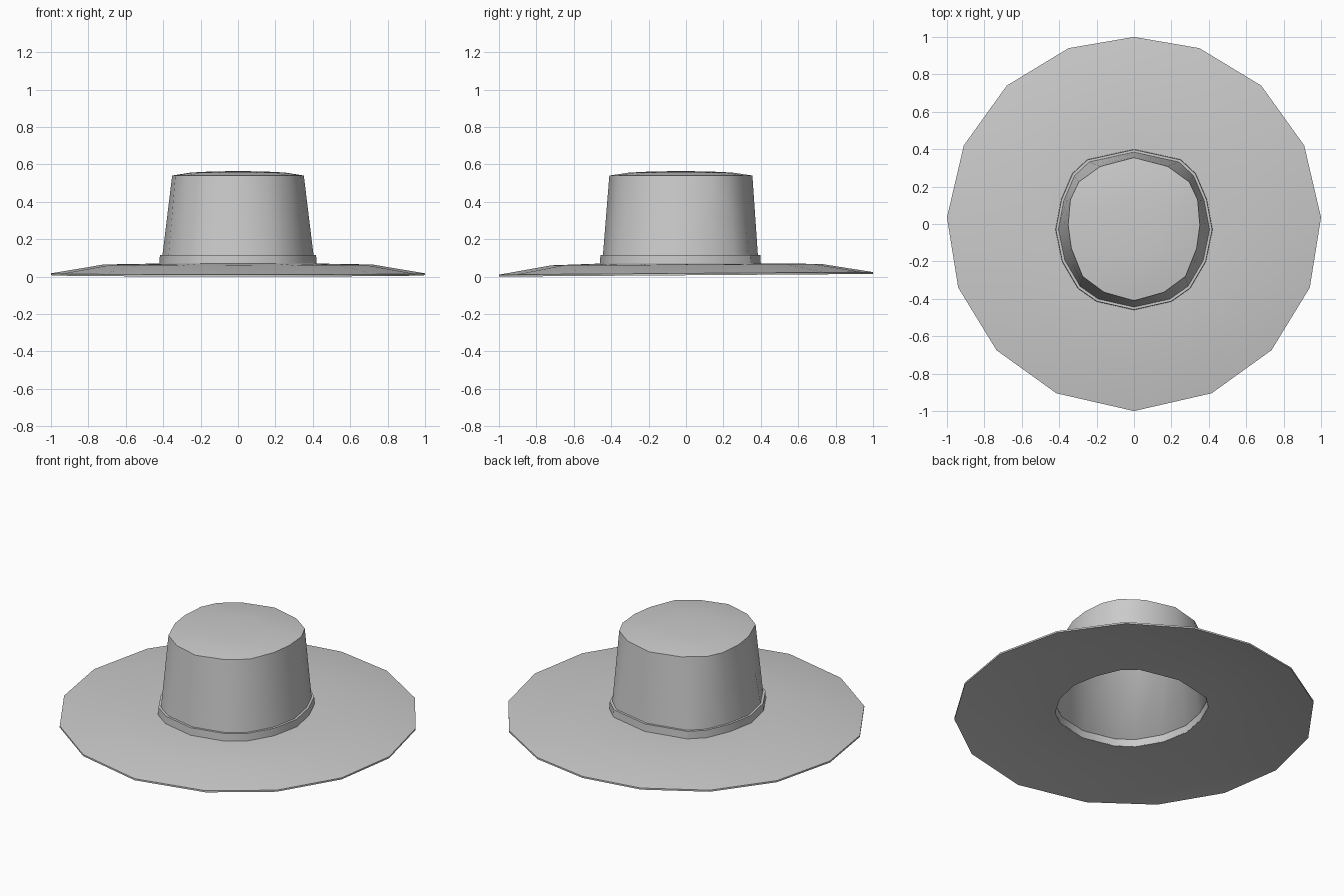
import bpy, bmesh, math

cube = bpy.data.objects.get("Cube")
if cube:
    bpy.data.objects.remove(cube, do_unlink=True)

felt = bpy.data.materials.new("grey felt")
felt.use_nodes = True
felt.diffuse_color = (0.6, 0.6, 0.6, 1)
bsdf = felt.node_tree.nodes["Principled BSDF"]
bsdf.inputs["Base Color"].default_value = (0.6, 0.6, 0.6, 1)
bsdf.inputs["Roughness"].default_value = 0.8

# Right halves of the outlines, back to front; mirrored into 16-sided rings
BRIM = [(0, 1), (.35, .94), (.68, .74), (.91, .42), (1, .035),
        (.94, -.34), (.735, -.675), (.415, -.905), (0, -1)]
BASE = [(0, .40), (.25, .345), (.33, .27), (.39, .13), (.42, -.03),
        (.385, -.2), (.30, -.345), (.2, -.415), (0, -.46)]
TOP = [(0, .355), (.18, .308), (.295, .225), (.34, .13), (.352, -.005),
       (.335, -.13), (.275, -.28), (.16, -.365), (0, -.41)]


def ring(half, z, scale=1.0, tilt=0.0):
    """Mirrored outline, scaled about its middle; tilt lifts the back."""
    cy = (half[0][1] + half[-1][1]) / 2
    loop = half + [(-x, y) for x, y in reversed(half[1:-1])]
    return [(x * scale, cy + (y - cy) * scale, z + tilt * y) for x, y in loop]


def blend(a, b, t):
    return [tuple(p + (q - p) * t for p, q in zip(u, v)) for u, v in zip(a, b)]


def loft(name, rings, closed=False, tips=(None, None), angle=30):
    """Skin successive rings; tips close the first and last ring to a point."""
    bm = bmesh.new()
    loops = [[bm.verts.new(p) for p in r] for r in rings]
    pairs = list(zip(loops, loops[1:]))
    if closed:
        pairs.append((loops[-1], loops[0]))
    n = len(loops[0])
    for a, b in pairs:
        for i in range(n):
            j = (i + 1) % n
            bm.faces.new((a[i], a[j], b[j], b[i]))
    for loop, tip in zip((loops[0], loops[-1]), tips):
        if tip:
            v = bm.verts.new(tip)
            for i in range(n):
                bm.faces.new((loop[i], loop[(i + 1) % n], v))
    bmesh.ops.recalc_face_normals(bm, faces=bm.faces)
    mesh = bpy.data.meshes.new(name)
    bm.to_mesh(mesh)
    bm.free()
    mesh.materials.append(felt)
    obj = bpy.data.objects.new(name, mesh)
    bpy.context.collection.objects.link(obj)
    bpy.ops.object.select_all(action="DESELECT")
    obj.select_set(True)
    bpy.context.view_layer.objects.active = obj
    bpy.ops.object.shade_smooth_by_angle(angle=math.radians(angle))
    return obj


# Brim: thin drooping shell with an oval opening
edge_top = ring(BRIM, .017, tilt=.007)
edge_low = ring(BRIM, .007, tilt=.007)
mid_top = ring(BRIM, .064, .72, .004)
mid_low = ring(BRIM, .054, .72, .004)
loft("brim", [ring(BASE, .07, .97), mid_top, edge_top,
              edge_low, mid_low, ring(BASE, .058, .97)], closed=True)

# Band: low collar around the foot of the crown
loft("band", [ring(BASE, .066), ring(BASE, .115, .995),
              ring(BASE, .115, .95), ring(BASE, .06, .968)], closed=True)

# Crown: tapered wall and slightly domed top, hollow inside
foot = ring(BASE, .10, .966)
rim = ring(TOP, .54)
cy = -.027
loft("crown", [foot, blend(foot, rim, .5), rim,
               ring(TOP, .556, .72), ring(TOP, .562, .4)],
     tips=(None, (0, cy, .564)))
inner_foot = ring(BASE, .10, .945)
inner_rim = ring(TOP, .525, .97)
loft("crown_lining", [ring(BASE, .10, .966), inner_foot, inner_rim,
                      ring(TOP, .545, .6)],
     tips=(None, (0, cy, .55)), angle=89)
lining = bpy.data.objects["crown_lining"]
lining.data.flip_normals()
